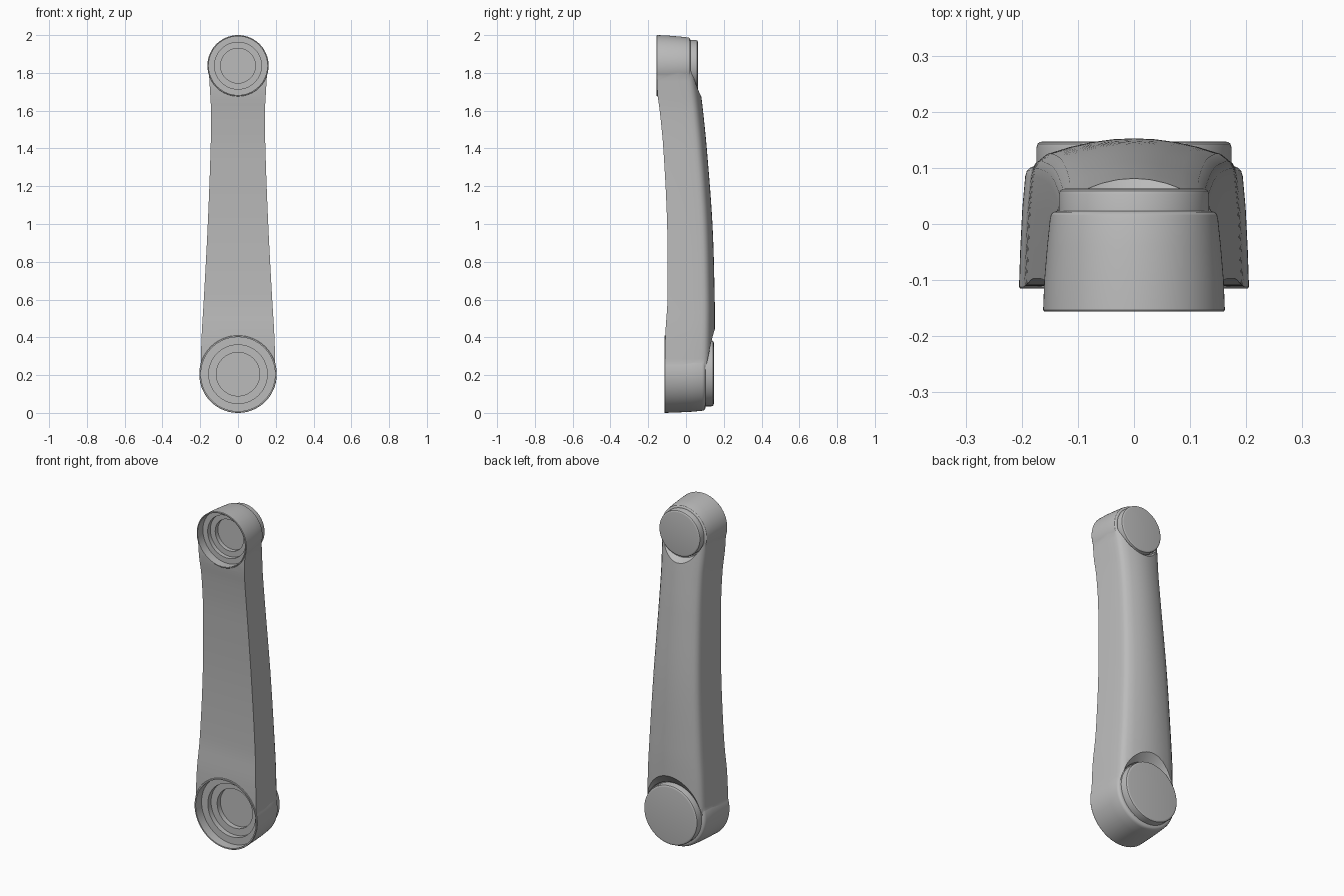
import bpy, bmesh, math

cube = bpy.data.objects.get("Cube")
if cube:
    bpy.data.objects.remove(cube, do_unlink=True)

grey = bpy.data.materials.new("plain grey")
grey.use_nodes = True
grey.diffuse_color = (0.5, 0.5, 0.5, 1)
grey.node_tree.nodes["Principled BSDF"].inputs["Base Color"].default_value = (0.5, 0.5, 0.5, 1)


def skin(name, rings):
    """Closed solid through a list of equal-length rings of points."""
    bm = bmesh.new()
    loops = [[bm.verts.new(p) for p in ring] for ring in rings]
    n = len(loops[0])
    for a, b in zip(loops, loops[1:]):
        for i in range(n):
            j = (i + 1) % n
            bm.faces.new((a[i], a[j], b[j], b[i]))
    bm.faces.new(loops[0])
    bm.faces.new(loops[-1])
    bmesh.ops.recalc_face_normals(bm, faces=bm.faces)
    mesh = bpy.data.meshes.new(name)
    bm.to_mesh(mesh)
    bm.free()
    mesh.materials.append(grey)
    obj = bpy.data.objects.new(name, mesh)
    bpy.context.collection.objects.link(obj)
    return obj


def turned(name, cz, profile, n=96):
    """Solid turned about a front-to-back axis; profile is (radius, y)."""
    turn = [2 * math.pi * (i + 0.5) / n for i in range(n)]
    return skin(name, [[(r * math.cos(t), y, cz + r * math.sin(t)) for t in turn]
                       for r, y in profile])


def combine(target, other, operation):
    mod = target.modifiers.new(operation.lower(), 'BOOLEAN')
    mod.operation, mod.object, mod.solver = operation, other, 'EXACT'
    bpy.context.view_layer.objects.active = target
    bpy.ops.object.modifier_apply(modifier=mod.name)
    bpy.data.objects.remove(other, do_unlink=True)


def spline(keys, z):
    """Smooth interpolation of the arm stations at height z."""
    k = max(i for i in range(len(keys) - 1) if keys[i][0] <= z + 1e-6)
    a, b = keys[k], keys[k + 1]
    prev, nxt = keys[max(k - 1, 0)], keys[min(k + 2, len(keys) - 1)]
    h = b[0] - a[0]
    t = (z - a[0]) / h
    out = []
    for c in range(1, 4):
        ma = (b[c] - prev[c]) / (b[0] - prev[0]) * h
        mb = (nxt[c] - a[c]) / (nxt[0] - a[0]) * h
        out.append((2*t**3 - 3*t**2 + 1) * a[c] + (t**3 - 2*t**2 + t) * ma
                   + (3*t**2 - 2*t**3) * b[c] + (t**3 - t**2) * mb)
    return out


# Arm: height, half width, front y, back y
LOW, HIGH = 0.205, 1.838
stations = [(LOW, 0.199, -0.112, 0.148), (0.42, 0.192, -0.109, 0.152),
            (0.6, 0.181, -0.098, 0.152), (1.0, 0.16, -0.1, 0.14),
            (1.4, 0.145, -0.12, 0.11), (1.6, 0.143, -0.139, 0.09),
            (1.7, 0.148, -0.152, 0.078), (HIGH, 0.156, -0.153, 0.06)]
rings = []
for i in range(41):
    z = LOW + (HIGH - LOW) * i / 40
    w, front, back = spline(stations, z)
    half = [(w, front), (0.97 * w, (front + back) / 2), (0.94 * w, back - 0.07),
            (0.925 * w, back - 0.054), (0.89 * w, back - 0.041)]
    half += [(f * w, back - 0.042 * f * f) for f in (0.8, 0.6, 0.4, 0.2)]
    outline = half + [(0, back)] + [(-x, y) for x, y in reversed(half)]
    rings.append([(x, y, z) for x, y in outline])
arm = skin("link_arm", rings)

# Conical scoops that clear the arm around the back caps
combine(arm, turned("low_scoop", LOW, [(0.178, 0.09), (0.185, 0.115), (0.236, 0.152), (0.34, 0.23)]), 'DIFFERENCE')
combine(arm, turned("high_scoop", HIGH, [(0.137, 0.012), (0.139, 0.05), (0.165, 0.083), (0.23, 0.16)]), 'DIFFERENCE')

# Tapered joint hubs with rounded back edges
combine(arm, turned("low_hub", LOW, [
    (0.203, -0.115), (0.205, -0.112), (0.203, -0.05), (0.199, 0.03), (0.194, 0.085),
    (0.191, 0.095), (0.186, 0.1), (0.178, 0.103)]), 'UNION')
combine(arm, turned("high_hub", HIGH, [
    (0.16, -0.156), (0.162, -0.153), (0.16, -0.1), (0.155, -0.04), (0.15, 0.008),
    (0.148, 0.017), (0.144, 0.021), (0.138, 0.023)]), 'UNION')

# Stepped bores open to the front
for name, cz, y, radii, depths in (
        ("low_bore", LOW, -0.115, (0.196, 0.155, 0.115), (0.055, 0.085, 0.115)),
        ("high_bore", HIGH, -0.156, (0.155, 0.124, 0.092), (0.05, 0.075, 0.1))):
    profile, start = [], y - 0.05
    for r, d in zip(radii, depths):
        profile += [(r, start), (r, y + d)]
        start = y + d
    combine(arm, turned(name, cz, profile), 'DIFFERENCE')

# Raised round caps on the back
low_cap = turned("low_cap", LOW + 0.004, [
    (0.174, 0.08), (0.174, 0.136), (0.172, 0.143), (0.168, 0.146), (0.162, 0.147)])
high_cap = turned("high_cap", HIGH + 0.002, [
    (0.134, 0.0), (0.134, 0.053), (0.132, 0.059), (0.128, 0.062), (0.123, 0.063)])

bpy.ops.object.select_all(action='DESELECT')
for obj in (arm, low_cap, high_cap):
    obj.select_set(True)
bpy.context.view_layer.objects.active = arm
bpy.ops.object.shade_smooth_by_angle(angle=math.radians(32))
